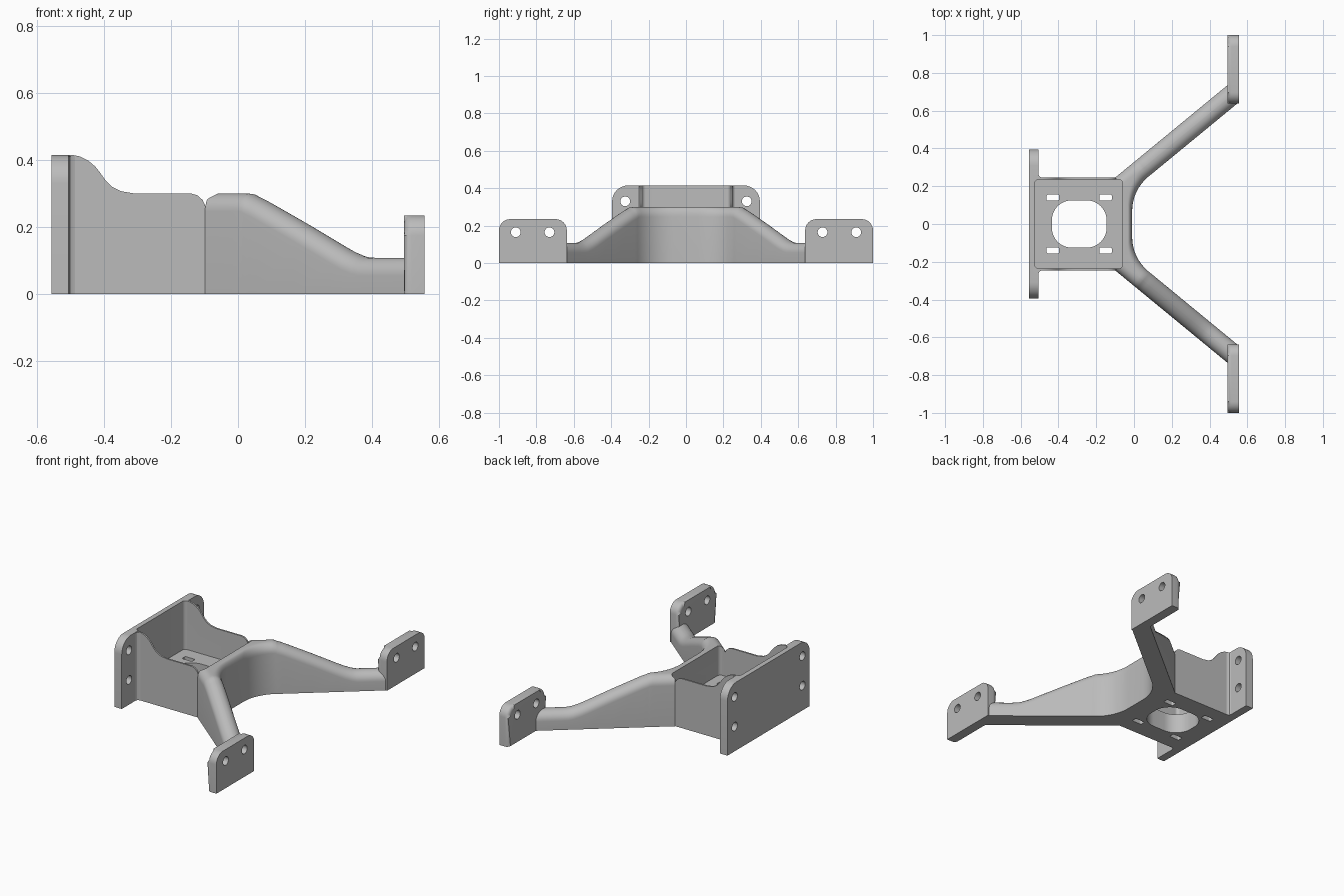
import bpy, bmesh, math
from mathutils import Vector

cube = bpy.data.objects.get("Cube")
if cube:
    bpy.data.objects.remove(cube, do_unlink=True)

grey = bpy.data.materials.new("grey_plastic")
grey.use_nodes = True
grey.diffuse_color = (0.5, 0.5, 0.5, 1)
grey.node_tree.nodes["Principled BSDF"].inputs["Base Color"].default_value = (0.5, 0.5, 0.5, 1)


def finish(name, bm):
    bmesh.ops.recalc_face_normals(bm, faces=bm.faces)
    mesh = bpy.data.meshes.new(name)
    bm.to_mesh(mesh)
    bm.free()
    mesh.materials.append(grey)
    ob = bpy.data.objects.new(name, mesh)
    bpy.context.collection.objects.link(ob)
    return ob


def loft(bm, rings):
    """Closed skin through rings of points, capped at both ends."""
    rings = [[bm.verts.new(p) for p in ring] for ring in rings]
    for a, b in zip(rings, rings[1:]):
        for i in range(len(a)):
            j = (i + 1) % len(a)
            bm.faces.new((a[i], a[j], b[j], b[i]))
    bm.faces.new(rings[0][::-1])
    bm.faces.new(rings[-1])


def prism(bm, pts, axis, lo, hi):
    """Extrude a 2D outline along an axis."""
    place = {"x": lambda u, v, w: (w, u, v),
             "y": lambda u, v, w: (u, w, v),
             "z": lambda u, v, w: (u, v, w)}[axis]
    loft(bm, [[place(u, v, w) for u, v in pts] for w in (lo, hi)])


def rounded(u0, u1, v0, v1, r_low, r_top, n=8):
    """Rectangle outline with rounded lower and upper corners."""
    pts = []
    for k, (u, v, r) in enumerate(((u1, v1, r_top), (u0, v1, r_top),
                                   (u0, v0, r_low), (u1, v0, r_low))):
        if not r:
            pts.append((u, v))
            continue
        cu = u - r if u == u1 else u + r
        cv = v - r if v == v1 else v + r
        for i in range(n + 1):
            a = math.pi / 2 * (k + i / n)
            pts.append((cu + r * math.cos(a), cv + r * math.sin(a)))
    return pts


def circle(u, v, r, n=24):
    return [(u + r * math.cos(math.tau * i / n), v + r * math.sin(math.tau * i / n))
            for i in range(n)]


def cut(ob, outlines):
    """Subtract prisms from a part, one after another."""
    for outline in outlines:
        bm = bmesh.new()
        prism(bm, *outline)
        cutter = finish("cutter", bm)
        cutter.hide_render = True
        mod = ob.modifiers.new("cut", "BOOLEAN")
        mod.operation, mod.solver, mod.object = "DIFFERENCE", "EXACT", cutter
        bpy.context.view_layer.objects.active = ob
        bpy.ops.object.modifier_apply(modifier=mod.name)
        bpy.data.objects.remove(cutter, do_unlink=True)


FLOOR = 0.12
pocket = (rounded(-0.525, -0.06, -0.235, 0.235, 0.02, 0.02), "z", FLOOR, 0.6)
parts = []

# Box: stepped side walls and thick floor
bm = bmesh.new()
step = [(-0.51, 0), (-0.51, 0.415), (-0.495, 0.415), (-0.47, 0.41), (-0.445, 0.397),
        (-0.425, 0.38), (-0.41, 0.361), (-0.395, 0.34), (-0.375, 0.32), (-0.35, 0.307),
        (-0.31, 0.3), (-0.14, 0.3), (-0.12, 0.294), (-0.105, 0.28), (-0.097, 0.262),
        (-0.095, 0.245), (-0.095, 0)]
prism(bm, step, "y", -0.245, 0.245)
box = finish("box", bm)
slots = [(rounded(x - 0.033, x + 0.033, y - 0.016, y + 0.016, 0.008, 0.008), "z", -0.1, 0.3)
         for x in (-0.43, -0.15) for y in (-0.14, 0.14)]
opening = (rounded(-0.435, -0.145, -0.125, 0.125, 0.105, 0.105, 12), "z", -0.1, 0.3)
cut(box, [pocket, opening] + slots)
parts.append(box)

# Rear mounting plate
bm = bmesh.new()
prism(bm, rounded(-0.395, 0.395, 0, 0.415, 0, 0.085), "x", -0.555, -0.505)
plate = finish("rear_plate", bm)
cut(plate, [pocket] + [(circle(y, z, 0.026), "x", -0.7, -0.4)
                       for y in (-0.325, 0.325) for z in (0.15, 0.33)])
parts.append(plate)

# Small fillets between plate and box walls
for side, label in ((1, "left"), (-1, "right")):
    bm = bmesh.new()
    prism(bm, [(x, side * y) for x, y in ((-0.51, 0.24), (-0.505, 0.262), (-0.501, 0.252),
                                          (-0.495, 0.248), (-0.485, 0.245))], "z", 0, 0.412)
    parts.append(finish("wall_fillet_" + label, bm))

# Forked arms: one sweep from foot to foot, rounded on top
WIDTH, BEND, FLAT = 0.108, 0.24, 0.067
DIR, NORM = Vector((0.772, 0.635)), Vector((-0.635, 0.772))


def on_line(x, offset):
    return Vector((x, (offset - NORM.x * x) / NORM.y))


INNER = 0.145
OUTER = INNER + WIDTH
stations = [(on_line(0.5, OUTER), on_line(0.553, INNER), 0.108)]
for x, h in ((0.42, 0.108), (0.39, 0.109), (0.37, 0.114), (0.34, 0.127), (0.31, 0.144),
             (0.2, 0.21), (0.09, 0.273), (0.07, 0.284), (0.05, 0.293)):
    mid = on_line(x, INNER + WIDTH / 2)
    stations.append((mid + NORM * WIDTH / 2, mid - NORM * WIDTH / 2, h))
bend_angle = math.atan2(NORM.y, -NORM.x)
for i in range(9):
    t = 1 - i / 8
    a = bend_angle * t
    inner = Vector((BEND - 0.01 - BEND * math.cos(a), FLAT + BEND * math.sin(a)))
    stations.append((on_line(-0.098 + 0.108 * t, OUTER), inner, 0.3 if i else 0.298))
flip = Vector((1, -1))
stations += [(o * flip, p * flip, h) for o, p, h in reversed(stations)]


def section(o, p, h, n=7):
    d = (p - o).normalized()
    r = min(0.053, (p - o).length * 0.49)
    ring = [(o, 0)]
    for i in range(n + 1):
        a = math.pi / 2 * i / n
        ring.append((o + d * r * (1 - math.cos(a)), h - r + r * math.sin(a)))
    for i in range(n + 1):
        a = math.pi / 2 * (1 - i / n)
        ring.append((p - d * r * (1 - math.cos(a)), h - r + r * math.sin(a)))
    ring.append((p, 0))
    return [(q.x, q.y, z) for q, z in ring]


bm = bmesh.new()
loft(bm, [section(*s) for s in stations])
arms = finish("forked_arms", bm)
cut(arms, [pocket])
parts.append(arms)

# Foot plates with bolt holes and a rounded inner edge
for side, label in ((1, "left"), (-1, "right")):
    bm = bmesh.new()
    y0, y1 = sorted((side * 0.637, side * 1.0))
    prism(bm, rounded(y0, y1, 0, 0.235, 0, 0.06), "x", 0.495, 0.555)
    rim = [e for e in bm.edges if all(v.co.x < 0.5 for v in e.verts)
           and any(v.co.z > 0.01 for v in e.verts)]
    bmesh.ops.bevel(bm, geom=rim, offset=0.022, segments=4, profile=0.5, affect="EDGES")
    foot = finish("foot_plate_" + label, bm)
    cut(foot, [(circle(side * y, 0.165, 0.026), "x", 0.4, 0.7) for y in (0.73, 0.91)])
    parts.append(foot)

# Smooth shading with crisp edges
bpy.ops.object.select_all(action="DESELECT")
for ob in parts:
    ob.select_set(True)
bpy.context.view_layer.objects.active = parts[0]
bpy.ops.object.shade_smooth_by_angle(angle=math.radians(32))
